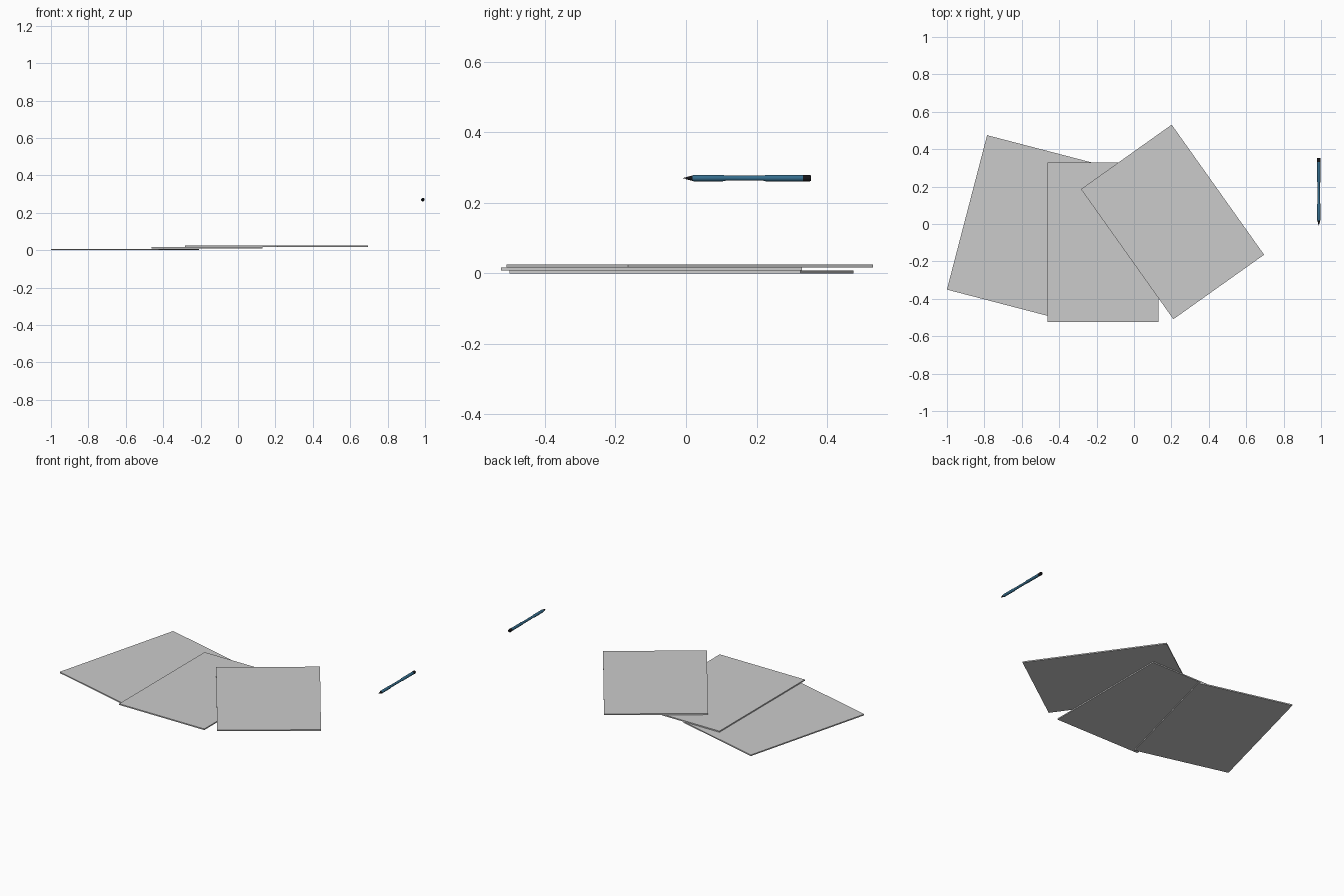
import bpy, bmesh
from math import radians, sin, cos, tau

if "Cube" in bpy.data.objects:
    bpy.data.objects.remove(bpy.data.objects["Cube"])

def material(name, color):
    m = bpy.data.materials.new(name)
    m.diffuse_color = color
    m.use_nodes = True
    m.node_tree.nodes["Principled BSDF"].inputs["Base Color"].default_value = m.diffuse_color
    return m

blue = material("blue_plastic", (0.035, 0.15, 0.26, 1))
black = material("black_plastic", (0.008, 0.008, 0.01, 1))

# Thin slabs of paper, fanned out and overlapping
def paper(name, x, y, z0, z1, angle):
    bpy.ops.mesh.primitive_cube_add(size=1, location=(x, y, (z0 + z1) / 2),
                                    rotation=(0, 0, radians(angle)))
    ob = bpy.context.object
    ob.name = name
    ob.scale = (0.595, 0.853, z1 - z0)

paper("paper_bottom", -0.605, -0.013, 0.0, 0.0075, -14.6)
paper("paper_middle", -0.166, -0.098, 0.0085, 0.016, 0)
paper("paper_top", 0.206, 0.011, 0.017, 0.0245, 35.4)

# Pen parts are lathed around the y axis from (y, radius) profiles
PEN_X, PEN_Z, SIDES = 0.988, 0.27, 24

def lathe(name, profile, mat):
    bm = bmesh.new()
    rings = [[bm.verts.new((r * cos(tau * i / SIDES), y, r * sin(tau * i / SIDES)))
              for i in range(SIDES)] for y, r in profile]
    for a, b in zip(rings, rings[1:]):
        for i in range(SIDES):
            j = (i + 1) % SIDES
            bm.faces.new((a[i], a[j], b[j], b[i]))
    bm.faces.new(rings[0])
    bm.faces.new(rings[-1])
    bmesh.ops.recalc_face_normals(bm, faces=bm.faces)
    me = bpy.data.meshes.new(name)
    bm.to_mesh(me)
    bm.free()
    me.materials.append(mat)
    ob = bpy.data.objects.new(name, me)
    bpy.context.collection.objects.link(ob)
    ob.location = (PEN_X, 0, PEN_Z)
    bpy.ops.object.select_all(action='DESELECT')
    ob.select_set(True)
    bpy.context.view_layer.objects.active = ob
    bpy.ops.object.shade_smooth_by_angle(angle=radians(30))

lathe("pen_tip", [(-0.008, 0.001), (-0.002, 0.0016), (0.0, 0.003), (0.018, 0.0075)], black)
lathe("pen_barrel", [(0.018, 0.0078), (0.022, 0.0088), (0.105, 0.0088), (0.112, 0.0072),
                     (0.220, 0.0072), (0.226, 0.0088), (0.335, 0.0088)], blue)
lathe("pen_cap", [(0.332, 0.0095), (0.350, 0.0095), (0.354, 0.0075)], black)
